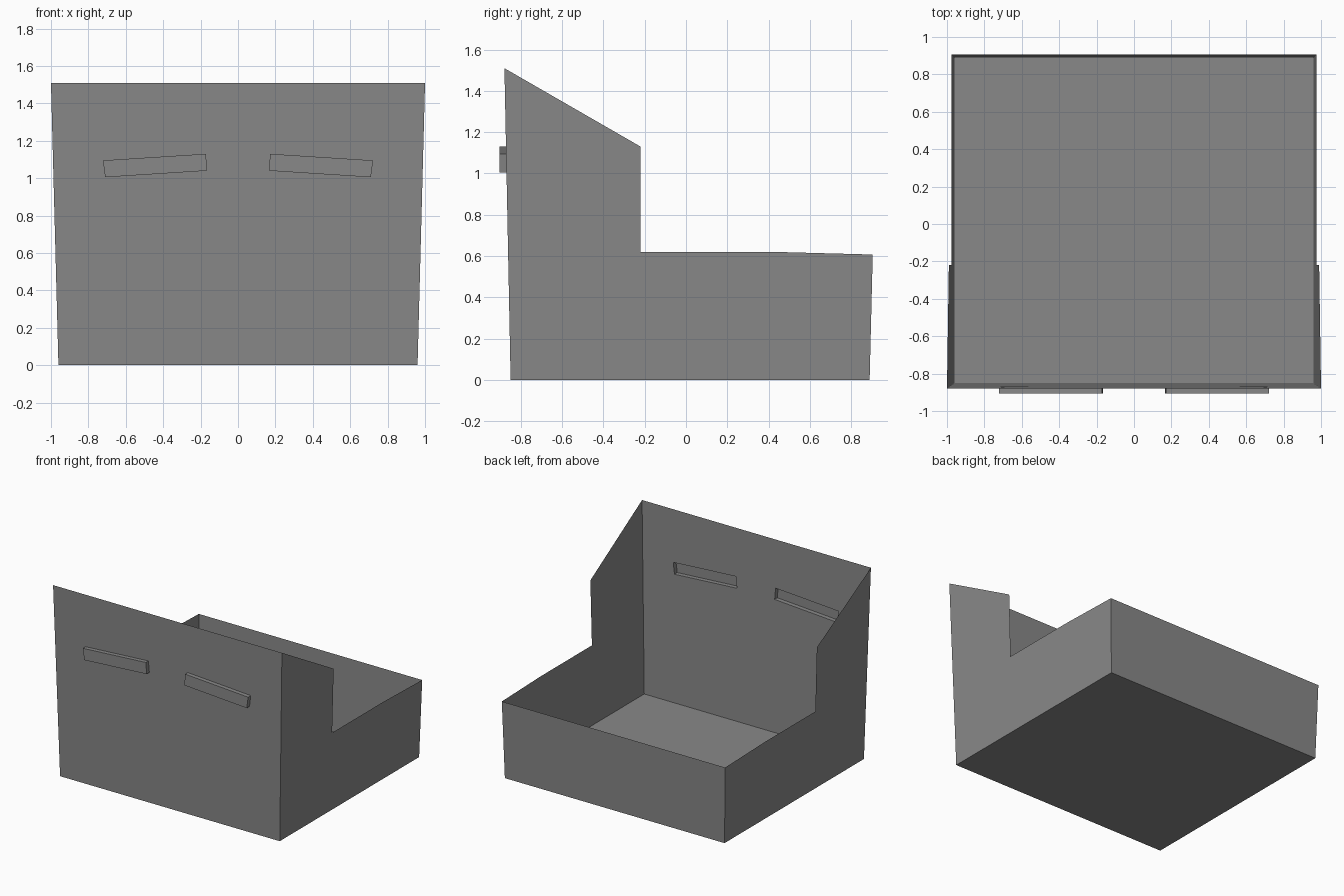
import bpy
import bmesh

if "Cube" in bpy.data.objects:
    bpy.data.objects.remove(bpy.data.objects["Cube"])

gray = bpy.data.materials.new("plain gray")
gray.diffuse_color = (0.25, 0.25, 0.25, 1)
gray.use_nodes = True
gray.node_tree.nodes["Principled BSDF"].inputs["Base Color"].default_value = gray.diffuse_color

# Walls flare outwards slightly with height
def half_width(z):
    return 0.96 + 0.04 * z / 1.51

def front_y(z):
    return -0.85 - 0.03 * z / 1.51

def finish(bm, name):
    mesh = bpy.data.meshes.new(name)
    bm.to_mesh(mesh)
    bm.free()
    mesh.materials.append(gray)
    obj = bpy.data.objects.new(name, mesh)
    bpy.context.collection.objects.link(obj)

# Slot outline in x, z for the right side; the left is mirrored
slot = [(0.165, 1.04), (0.71, 1.005), (0.722, 1.095), (0.172, 1.13)]
slots = {"right": slot, "left": [(-x, z) for x, z in reversed(slot)]}

# Open tub: floor, stepped sides and low back, as a thin shell
profile = [(-0.85, 0), (0.89, 0), (0.905, 0.607), (0.42, 0.62),
           (-0.22, 0.62), (-0.22, 1.13), (-0.88, 1.51)]
bm = bmesh.new()
right = [bm.verts.new((half_width(z), y, z)) for y, z in profile]
left = [bm.verts.new((-half_width(z), y, z)) for y, z in profile]
bm.faces.new(right)
bm.faces.new(left[::-1])
bm.faces.new((left[0], left[1], right[1], right[0]))
bm.faces.new((left[1], left[2], right[2], right[1]))
finish(bm, "tub")

# Tall front wall with two slots cut through
bm = bmesh.new()
outline = [(-0.96, 0), (0.96, 0), (1.0, 1.51), (-1.0, 1.51)]
edges = []
for loop in [outline, *slots.values()]:
    vs = [bm.verts.new((x, front_y(z), z)) for x, z in loop]
    edges += [bm.edges.new((vs[i - 1], vs[i])) for i in range(4)]
bmesh.ops.triangle_fill(bm, edges=edges, use_beauty=True, normal=(0, -1, 0))
bmesh.ops.recalc_face_normals(bm, faces=bm.faces)
if bm.faces[:][0].normal.y > 0:
    bmesh.ops.reverse_faces(bm, faces=bm.faces)
finish(bm, "front_wall")

# Raised slat covers, hollow behind
for side, pts in slots.items():
    bm = bmesh.new()
    back = [bm.verts.new((x, front_y(z), z)) for x, z in pts]
    front = [bm.verts.new((x, -0.905, z)) for x, z in pts]
    bm.faces.new(front)
    for i in range(4):
        bm.faces.new((front[i], front[i - 1], back[i - 1], back[i]))
    finish(bm, side + "_slat")
